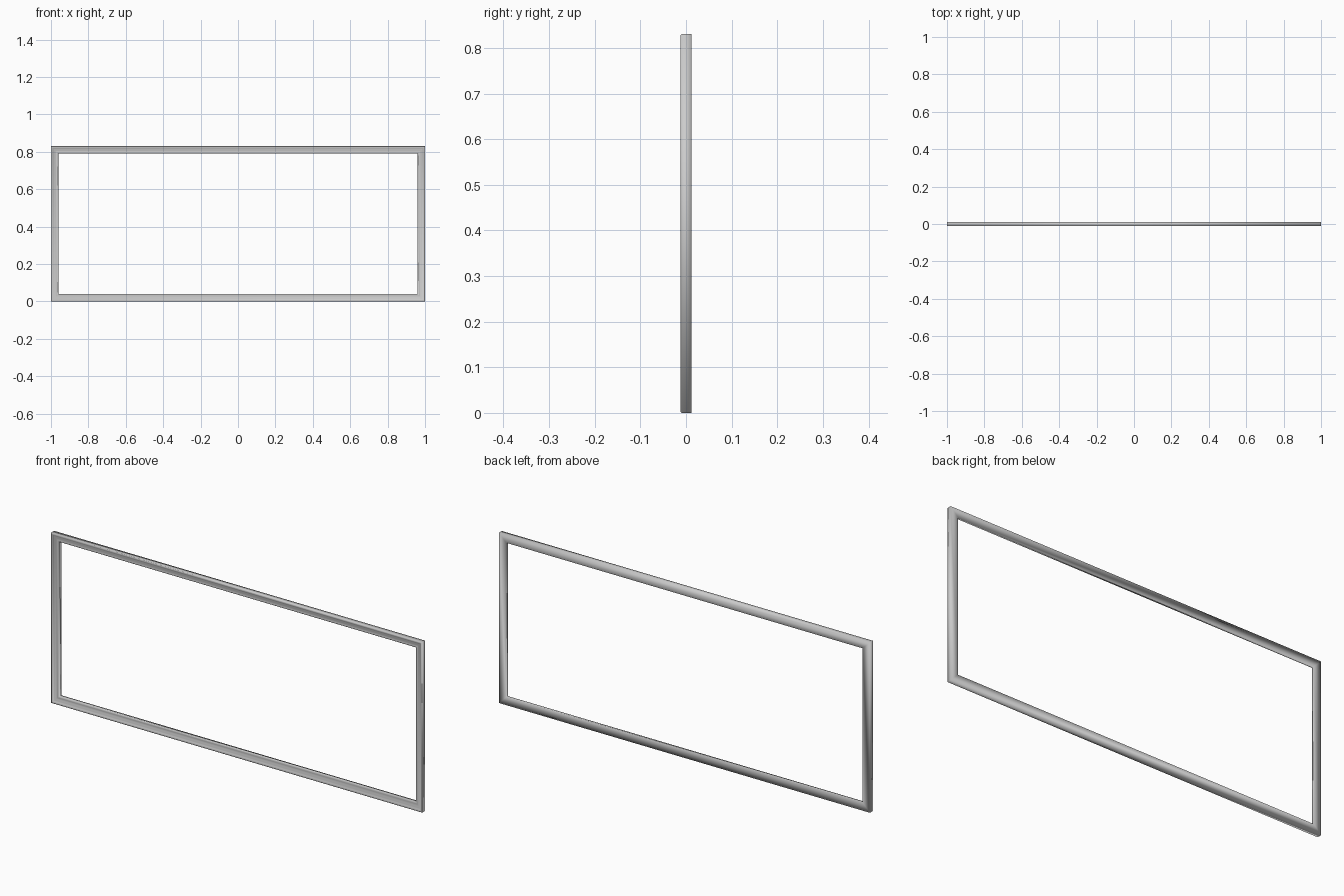
import bpy, bmesh

if "Cube" in bpy.data.objects:
    bpy.data.objects.remove(bpy.data.objects["Cube"])

W, H = 1.0, 0.83          # half width, full height

# moulding section: (inset from the outer edge, depth y), front is -y
profile = [
    (0.000, 0.012), (0.000, -0.010), (0.002, -0.012), (0.007, -0.012),
    (0.010, -0.009), (0.016, -0.0075), (0.022, -0.005), (0.028, -0.004),
    (0.031, -0.005), (0.036, -0.004), (0.039, -0.001), (0.039, 0.012),
]

# one mitred ring of four corners per profile point
bm = bmesh.new()
rings = []
for d, y in profile:
    x = W - d
    rings.append([bm.verts.new(p) for p in
                  ((-x, y, d), (x, y, d), (x, y, H - d), (-x, y, H - d))])

# sweep the section around the rectangle, closing it at the back
for i, a in enumerate(rings):
    b = rings[(i + 1) % len(rings)]
    for k in range(4):
        n = (k + 1) % 4
        bm.faces.new((a[k], a[n], b[n], b[k]))
bmesh.ops.recalc_face_normals(bm, faces=bm.faces[:])
for f in bm.faces:
    f.smooth = True

mesh = bpy.data.meshes.new("picture_frame")
bm.to_mesh(mesh)
bm.free()
frame = bpy.data.objects.new("picture_frame", mesh)
bpy.context.collection.objects.link(frame)
